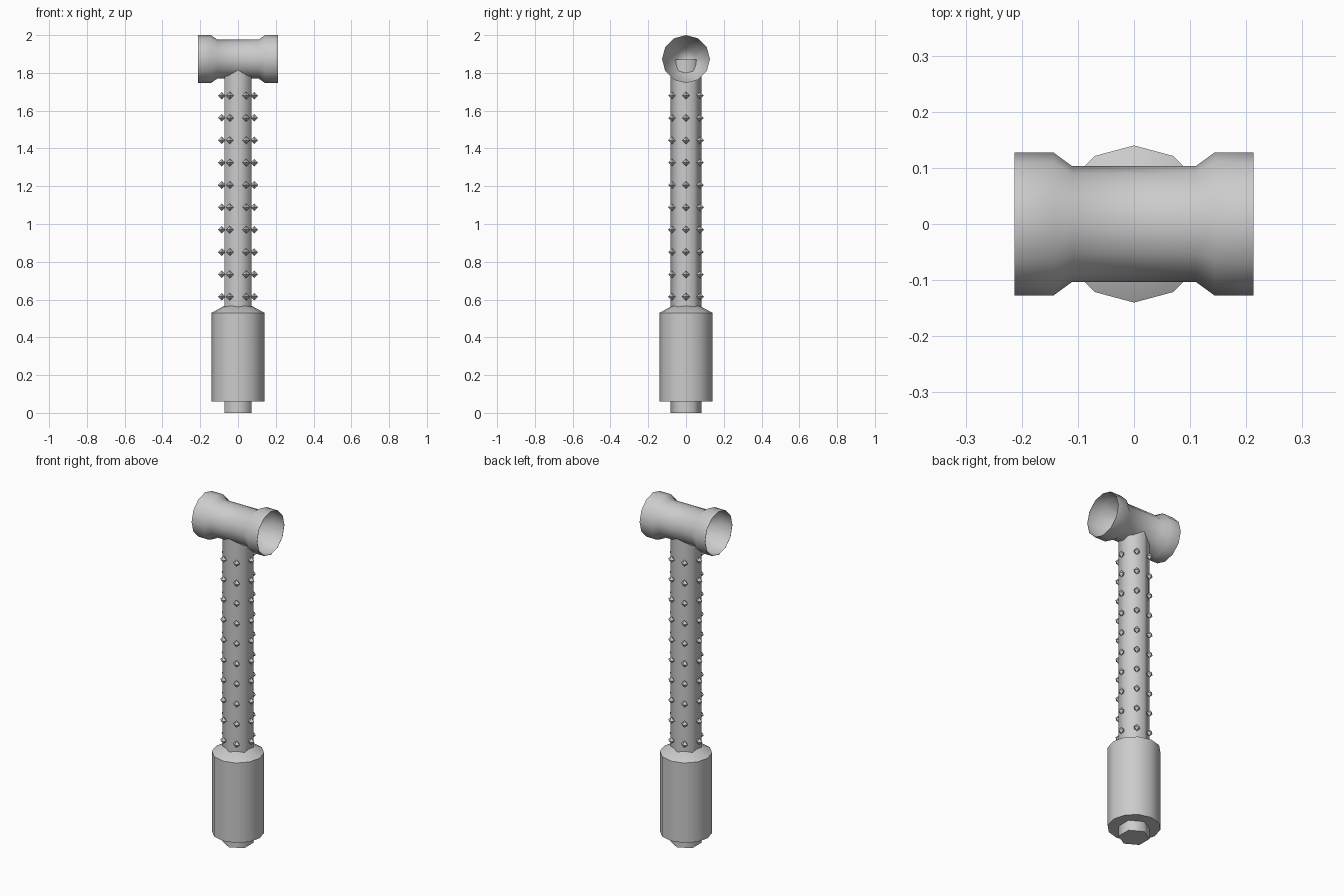
import bpy, bmesh
from math import sin, cos, pi, radians
from mathutils import Matrix

cube = bpy.data.objects.get("Cube")
if cube:
    bpy.data.objects.remove(cube, do_unlink=True)

grey = bpy.data.materials.new("plain grey")
grey.use_nodes = True
colour = (0.6, 0.6, 0.6, 1)
grey.diffuse_color = colour
grey.node_tree.nodes["Principled BSDF"].inputs["Base Color"].default_value = colour


def finish(name, bm, angle):
    """Turn a bmesh into a shaded, coloured object."""
    bmesh.ops.recalc_face_normals(bm, faces=bm.faces)
    mesh = bpy.data.meshes.new(name)
    bm.to_mesh(mesh)
    bm.free()
    mesh.materials.append(grey)
    obj = bpy.data.objects.new(name, mesh)
    bpy.context.collection.objects.link(obj)
    bpy.ops.object.select_all(action='DESELECT')
    obj.select_set(True)
    bpy.context.view_layer.objects.active = obj
    if angle:
        bpy.ops.object.shade_smooth_by_angle(angle=radians(angle))
    return obj


def lathe(name, profile, sides, angle, matrix=Matrix()):
    """Revolve (radius, height) points about z, with a corner on the y axis."""
    bm = bmesh.new()
    rings = []
    for r, h in profile:
        turns = [pi / 2 + 2 * pi * i / sides for i in range(sides)]
        rings.append([bm.verts.new((r * cos(a), r * sin(a), h)) for a in turns])
    for low, high in zip(rings, rings[1:]):
        for i in range(sides):
            j = (i + 1) % sides
            bm.faces.new((low[i], low[j], high[j], high[i]))
    bmesh.ops.remove_doubles(bm, verts=bm.verts, dist=0.0005)
    bm.transform(matrix)
    return finish(name, bm, angle)


# Six-sided shaft running from the foot into the head
lathe("shaft", [(0, 0), (0.0825, 0), (0.0825, 1.87), (0, 1.87)], 6, 65)

# Thick grip with a sloping shoulder
lathe("grip", [(0, 0.06), (0.14, 0.06), (0.14, 0.53), (0.07, 0.568), (0, 0.568)], 12, 40)

# Crosswise head: two flared cups with hollow conical insides
half = [(0, 0.004), (0.055, 0.045), (0.1255, 0.143), (0.1255, 0.213),
        (0.127, 0.213), (0.127, 0.143), (0.103, 0.11)]
head = half + [(r, -x) for r, x in reversed(half)]
lathe("head", head, 12, 40,
      Matrix.Translation((0, 0, 1.873)) @ Matrix.Rotation(pi / 2, 4, 'Y'))

# Rings of small pointed studs, one on each side of the shaft
bm = bmesh.new()
for ring in range(10):
    z = 0.615 + ring * 0.1183
    for k in range(6):
        a = k * pi / 3
        place = Matrix.Translation((0.086 * cos(a), 0.086 * sin(a), z))
        for end in (1, -1):
            tip = place @ Matrix.Translation((0, 0, end * 0.01))
            bmesh.ops.create_cone(bm, segments=4, cap_ends=False,
                                  radius1=0.02 if end > 0 else 0,
                                  radius2=0 if end > 0 else 0.02,
                                  depth=0.02, matrix=tip)
bmesh.ops.remove_doubles(bm, verts=bm.verts, dist=0.0005)
finish("studs", bm, 0)
